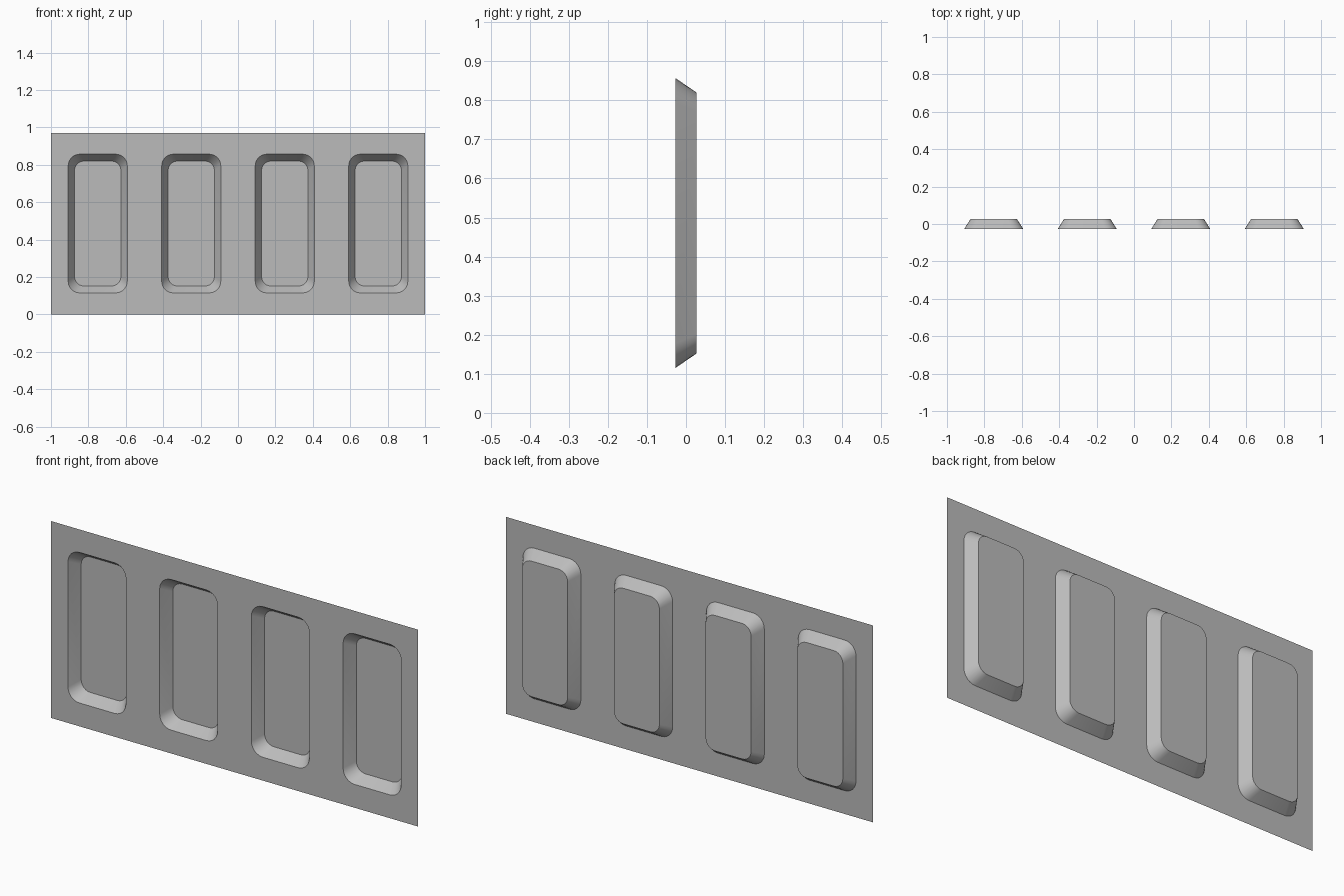
import bpy, bmesh, math
from mathutils import Vector

cube = bpy.data.objects.get("Cube")
if cube:
    bpy.data.objects.remove(cube, do_unlink=True)

HEIGHT = 0.97
FRONT, BACK = -0.027, 0.027
MID_Z = 0.486
SEGMENTS = 6

# Plain grey sheet colour
grey = bpy.data.materials.new("grey")
grey.use_nodes = True
colour = (0.5, 0.5, 0.5, 1)
grey.diffuse_color = colour
grey.node_tree.nodes["Principled BSDF"].inputs["Base Color"].default_value = colour

bm = bmesh.new()


def rounded_loop(cx, y, half_w, half_h, radius):
    """Ring of vertices around a rounded rectangle facing the front."""
    ring = []
    for quarter, (sx, sz) in enumerate(((1, 1), (-1, 1), (-1, -1), (1, -1))):
        for i in range(SEGMENTS + 1):
            a = (quarter + i / SEGMENTS) * math.pi / 2
            x = cx + sx * (half_w - radius) + radius * math.cos(a)
            z = MID_Z + sz * (half_h - radius) + radius * math.sin(a)
            ring.append(bm.verts.new((x, y, z)))
    return ring


def ring_edges(ring):
    return [bm.edges.new((v, ring[i - 1])) for i, v in enumerate(ring)]


# Outline of the sheet
corners = [bm.verts.new((x, FRONT, z))
           for x, z in ((-1, 0), (1, 0), (1, HEIGHT), (-1, HEIGHT))]
sheet_edges = ring_edges(corners)

# Four pressed recesses with sloping walls and flat floors
for cx in (-0.75, -0.25, 0.25, 0.75):
    rim = rounded_loop(cx, FRONT, 0.158, 0.371, 0.062)
    floor = rounded_loop(cx, BACK, 0.124, 0.334, 0.05)
    sheet_edges += ring_edges(rim)
    for i in range(len(rim)):
        bm.faces.new((rim[i - 1], rim[i], floor[i], floor[i - 1]))
    bm.faces.new(floor)

# Flat sheet around the recesses
bmesh.ops.triangle_fill(bm, edges=sheet_edges, use_beauty=True,
                        use_dissolve=False, normal=Vector((0, -1, 0)))
bmesh.ops.recalc_face_normals(bm, faces=bm.faces[:])
if sum(f.normal.y * f.calc_area() for f in bm.faces) > 0:
    bmesh.ops.reverse_faces(bm, faces=bm.faces[:])

mesh = bpy.data.meshes.new("pressed_panel")
bm.to_mesh(mesh)
bm.free()
mesh.materials.append(grey)
panel = bpy.data.objects.new("pressed_panel", mesh)
bpy.context.collection.objects.link(panel)

# Smooth corner bends, crisp rims
bpy.context.view_layer.objects.active = panel
panel.select_set(True)
bpy.ops.object.shade_smooth_by_angle(angle=math.radians(30))
